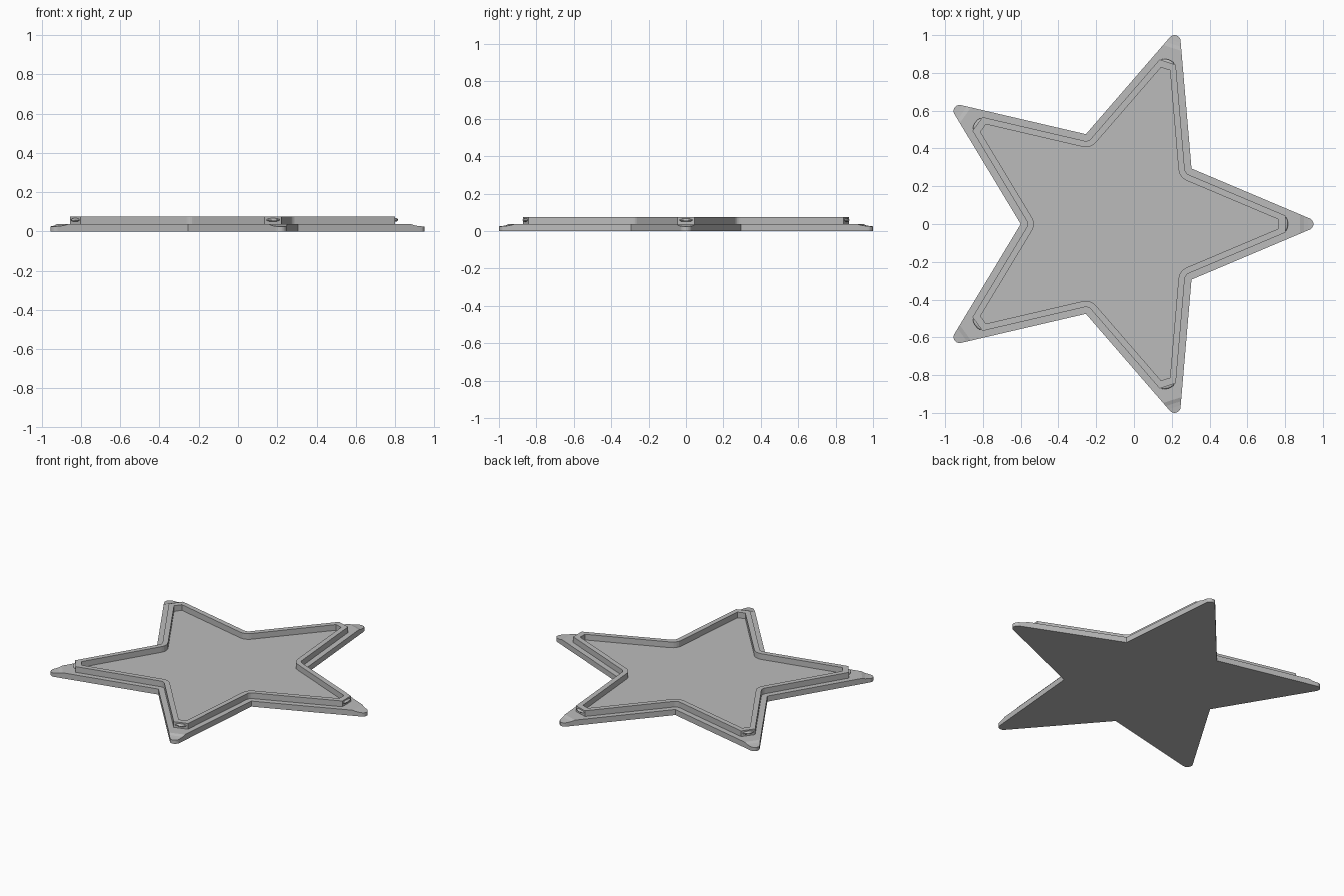
import bpy, bmesh, math
from mathutils import Vector, Matrix

if "Cube" in bpy.data.objects:
    bpy.data.objects.remove(bpy.data.objects["Cube"])

CX = -0.10                 # star centre
VALLEY, TIP = 0.50, 1.10   # radius of the valleys and of the unrounded points
PLATE_Z, TOP_Z = 0.037, 0.075
STEP = math.radians(72)
HALF = math.atan2(VALLEY * math.sin(STEP / 2), TIP - VALLEY * math.cos(STEP / 2))

grey = bpy.data.materials.new("light grey")
grey.diffuse_color = (0.5, 0.5, 0.5, 1)
grey.use_nodes = True
grey.node_tree.nodes["Principled BSDF"].inputs["Base Color"].default_value = grey.diffuse_color


def polar(r, a):
    return Vector((r * math.cos(a), r * math.sin(a), 0))


def star(inset, tip_points, segs=4):
    """Star outline moved inwards, with given arm-end points and rounded valleys."""
    pts = []
    for i in range(5):
        a = i * STEP
        pts += [Matrix.Rotation(a, 3, 'Z') @ p for p in tip_points]
        v = a + STEP / 2
        if inset == 0:
            pts.append(polar(VALLEY, v))
        else:
            spread = math.pi / 2 - HALF - STEP / 2
            for k in range(segs + 1):
                n = v + math.pi + spread * (1 - 2 * k / segs)
                pts.append(polar(VALLEY, v) + polar(inset, n))
    return pts


def blunt(inset, half_width):
    """Flat arm end of the given half width."""
    x = TIP - inset / math.sin(HALF) - half_width / math.tan(HALF)
    return [Vector((x, -half_width, 0)), Vector((x, half_width, 0))]


def finish(name, bm):
    bmesh.ops.recalc_face_normals(bm, faces=bm.faces)
    mesh = bpy.data.meshes.new(name)
    bm.to_mesh(mesh)
    bm.free()
    mesh.materials.append(grey)
    ob = bpy.data.objects.new(name, mesh)
    ob.location.x = CX
    bpy.context.collection.objects.link(ob)
    return ob


# base plate with rounded points
r = 0.032
sweep = math.pi / 2 - HALF
round_tip = [Vector((TIP - r / math.sin(HALF), 0, 0)) + polar(r, -sweep + 2 * sweep * k / 10)
             for k in range(11)]
bm = bmesh.new()
face = bm.faces.new([bm.verts.new(p) for p in star(0, round_tip)])
ext = bmesh.ops.extrude_face_region(bm, geom=[face])
bmesh.ops.translate(bm, vec=(0, 0, PLATE_Z),
                    verts=[g for g in ext["geom"] if isinstance(g, bmesh.types.BMVert)])

# finger scoops that lower the ends of the points
scoop = [(0.98, PLATE_Z), (1.0, 0.030), (1.02, 0.027), (1.06, 0.023)]
for i in range(5):
    d = polar(1, i * STEP)
    for dist, _ in scoop[:3]:
        bmesh.ops.bisect_plane(bm, geom=bm.verts[:] + bm.edges[:] + bm.faces[:],
                               plane_co=d * dist, plane_no=d)
    for v in bm.verts:
        s = v.co.dot(d)
        if v.co.z > 0.03 and s > 0.9801:
            for (s0, z0), (s1, z1) in zip(scoop, scoop[1:]):
                if s0 - 1e-5 <= s <= s1 + 1e-5:
                    v.co.z = z0 + (z1 - z0) * (s - s0) / (s1 - s0)
                    break
finish("base_plate", bm)

# raised rim around the recess
outer = star(0.036, blunt(0.036, 0.045))
inner = star(0.069, blunt(0.069, 0.025))
bm = bmesh.new()
rings = [[bm.verts.new((p.x, p.y, z)) for p in loop]
         for loop, z in ((outer, PLATE_Z - 0.004), (outer, TOP_Z),
                         (inner, TOP_Z), (inner, PLATE_Z - 0.004))]
n = len(outer)
for j in range(4):
    a, b = rings[j], rings[(j + 1) % 4]
    for k in range(n):
        bm.faces.new((a[k], a[(k + 1) % n], b[(k + 1) % n], b[k]))
finish("rim", bm)

# small snap bumps on the rim ends
end_x = blunt(0.036, 0.045)[0].x
for i in range(5):
    bm = bmesh.new()
    bmesh.ops.create_uvsphere(bm, u_segments=20, v_segments=8, radius=1)
    bmesh.ops.transform(bm, verts=bm.verts, matrix=Matrix.Rotation(i * STEP, 4, 'Z')
                        @ Matrix.Translation((end_x, 0, 0.058))
                        @ Matrix.Diagonal((0.014, 0.036, 0.009, 1)))
    finish("snap_bump", bm)
